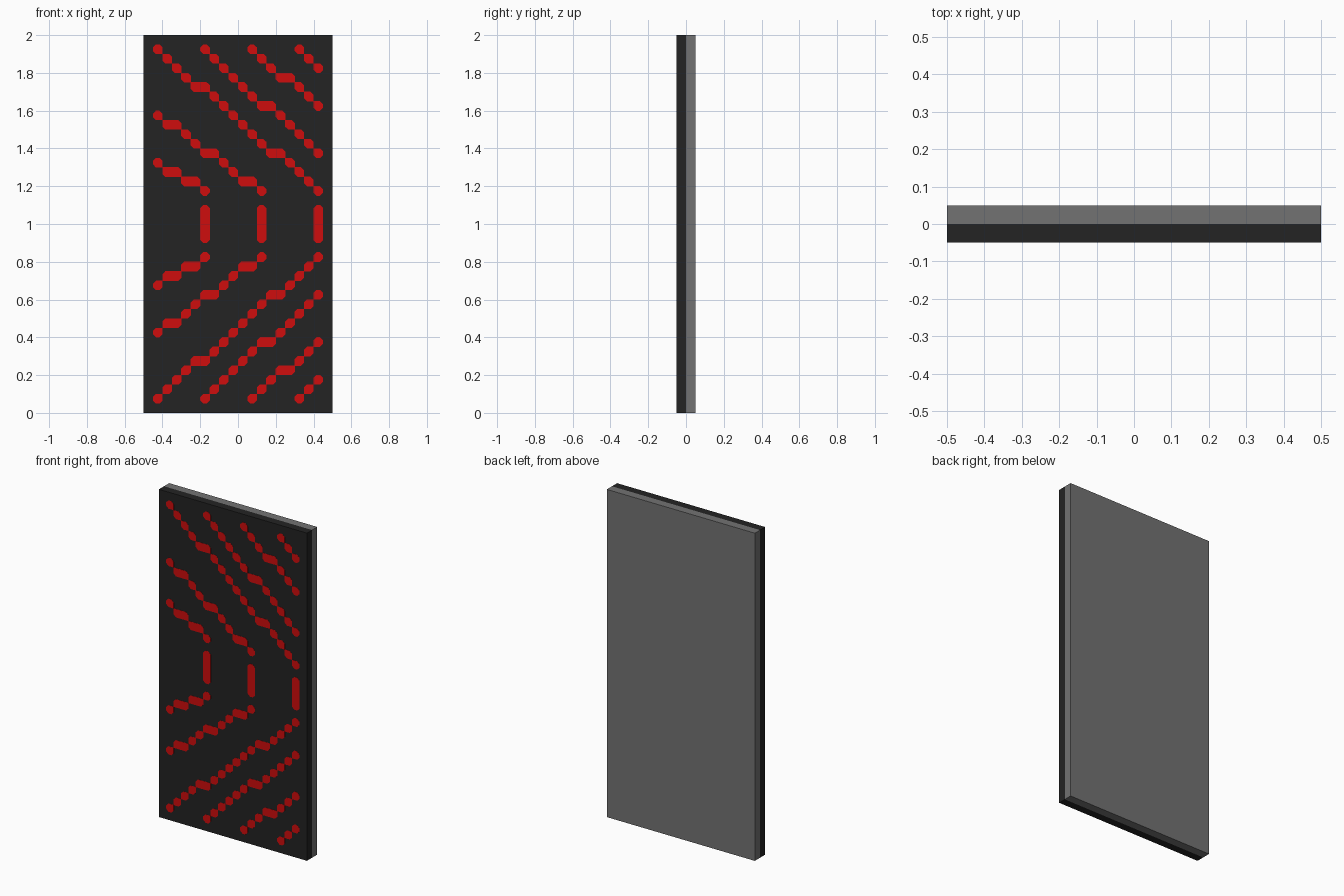
import bpy, bmesh

if "Cube" in bpy.data.objects:
    bpy.data.objects.remove(bpy.data.objects["Cube"])

STEP = 0.05      # dot grid pitch
PLATE = 0.001    # thickness of the painted pattern


def material(name, rgb):
    m = bpy.data.materials.new(name)
    m.diffuse_color = (*rgb, 1.0)
    m.use_nodes = True
    m.node_tree.nodes["Principled BSDF"].inputs["Base Color"].default_value = m.diffuse_color
    return m


def finish(name, bm, mat):
    bmesh.ops.recalc_face_normals(bm, faces=bm.faces)
    me = bpy.data.meshes.new(name)
    bm.to_mesh(me)
    bm.free()
    me.materials.append(mat)
    ob = bpy.data.objects.new(name, me)
    bpy.context.collection.objects.link(ob)
    return ob


def slab(name, y0, y1, mat):
    bm = bmesh.new()
    bmesh.ops.create_cube(bm, size=1)
    for v in bm.verts:
        v.co.y = y1 if v.co.y > 0 else y0
        v.co.z = 2 if v.co.z > 0 else 0
    return finish(name, bm, mat)


black = material("near_black", (0.0168, 0.0168, 0.0168))
grey = material("mid_grey", (0.17, 0.17, 0.17))
red = material("red", (0.62, 0.004, 0.004))

# Panel: dark front half, grey back half
slab("front_panel", -0.05 + PLATE, 0, black)
slab("back_panel", 0, 0.05, grey)

# Diagonal dot trails: start column, start row, end column, columns stepping flat
trails = [
    (0, 0, 17, (5, 13)),
    (5, 0, 17, (12,)),
    (10, 0, 17, (14,)),
    (15, 0, 17, ()),
    (0, 7, 11, (2, 6, 10)),
    (0, 12, 5, (2, 4)),
]
cells = set()
for c0, r, c1, flat in trails:
    for c in range(c0, c1 + 1):
        if c > c0 and c not in flat:
            r += 1
        cells |= {(c, r), (c, 37 - r)}      # mirrored about mid height

# Upright bars at mid height
for c in (5, 11, 17):
    cells |= {(c, r) for r in range(17, 21)}

# Red pattern: square dots, corners cut wherever there is no neighbour
bm = bmesh.new()
h, cut = STEP / 2 + 0.0005, 0.016
for c, r in sorted(cells):
    x, z = -0.425 + c * STEP, 0.075 + r * STEP
    outline = []
    for sx, sz in ((1, 1), (-1, 1), (-1, -1), (1, -1)):
        if cells & {(c + sx, r), (c, r + sz), (c + sx, r + sz)}:
            outline.append((x + sx * h, z + sz * h))
        else:
            pair = [(x + sx * h, z + sz * (h - cut)),
                    (x + sx * (h - cut), z + sz * h)]
            outline += pair if sx == sz else pair[::-1]
    front = [bm.verts.new((px, -0.05, pz)) for px, pz in outline]
    back = [bm.verts.new((px, -0.05 + PLATE, pz)) for px, pz in outline]
    bm.faces.new(front)
    n = len(front)
    for i in range(n):
        j = (i + 1) % n
        bm.faces.new((front[i], front[j], back[j], back[i]))
    bm.faces.new(back[::-1])
finish("dot_pattern", bm, red)
